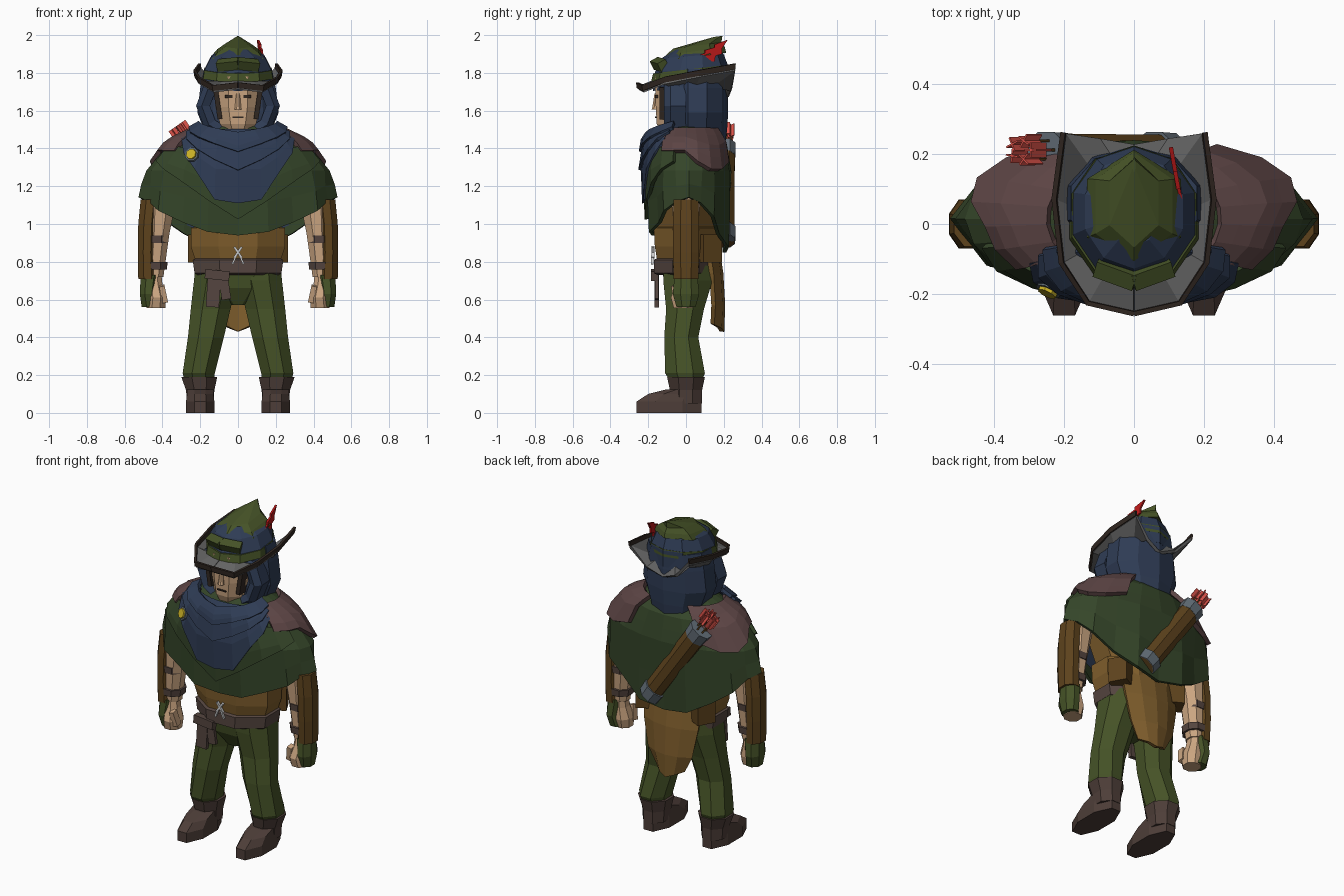
import bpy, bmesh, math
from math import sin, cos, pi, radians
from mathutils import Matrix, Vector

if "Cube" in bpy.data.objects:
    bpy.data.objects.remove(bpy.data.objects["Cube"])

COL = dict(green=(.06, .085, .02), cape=(.035, .06, .022), blue=(.028, .045, .09), tan=(.21, .11, .025),
           bracer=(.11, .055, .012), skin=(.6, .38, .22), boot=(.075, .048, .04), belt=(.09, .06, .05),
           pad=(.11, .06, .06), dark=(.03, .02, .015), red=(.5, .01, .01), fletch=(.75, .09, .07),
           gold=(.6, .45, .02), steel=(.12, .15, .18), brim=(.13, .13, .13))
MATS = {}
for key, c in COL.items():
    MATS[key] = bpy.data.materials.new(key)
    MATS[key].diffuse_color = (*c, 1)


def finish(name, bm, color=None, mirror=False, solid=0):
    bmesh.ops.recalc_face_normals(bm, faces=bm.faces)
    me = bpy.data.meshes.new(name)
    bm.to_mesh(me)
    bm.free()
    ob = bpy.data.objects.new(name, me)
    bpy.context.collection.objects.link(ob)
    if color:
        me.materials.append(MATS[color])
    if solid:
        m = ob.modifiers.new("thickness", 'SOLIDIFY')
        m.thickness, m.offset = solid, 0
    if mirror:
        m = ob.modifiers.new("mirror", 'MIRROR')
        m.use_mirror_merge = False
    return ob


def grid(name, rows, color, closed=False, caps=False, mat=None, **kw):
    """Skin a list of point rows."""
    bm = bmesh.new()
    vs = [[bm.verts.new(p) for p in r] for r in rows]
    n = len(rows[0])
    for a, b in zip(vs, vs[1:]):
        for i in range(n if closed else n - 1):
            j = (i + 1) % n
            bm.faces.new((a[i], a[j], b[j], b[i]))
    if caps:
        bm.faces.new(vs[0])
        bm.faces.new(vs[-1])
    if mat:
        bm.transform(mat)
    return finish(name, bm, color, **kw)


def loft(name, rings, color=None, n=8, tilt=0, **kw):
    """Stack of elliptical rings (cx, cy, z, rx, ry)."""
    k = 1 / cos(pi / n)
    rows = []
    for cx, cy, z, rx, ry in rings:
        angs = [2 * pi * (i + .5) / n for i in range(n)]
        rows.append([(cx + rx * k * cos(a), cy + ry * k * sin(a), z + tilt * ry * sin(a)) for a in angs])
    return grid(name, rows, color, closed=True, caps=True, **kw)


def box(name, loc, size, color=None, rot=(0, 0, 0), mat=None, **kw):
    bm = bmesh.new()
    bmesh.ops.create_cube(bm, size=1)
    r = Matrix.Rotation(rot[2], 4, 'Z') @ Matrix.Rotation(rot[1], 4, 'Y') @ Matrix.Rotation(rot[0], 4, 'X')
    bm.transform((mat or Matrix()) @ Matrix.Translation(loc) @ r @ Matrix.Diagonal((*size, 1)))
    return finish(name, bm, color, **kw)


# Boots and legs
loft("boot_foot", [(.2, -.09, 0, .075, .172), (.2, -.09, .06, .075, .172), (.2, -.06, .1, .07, .14),
                   (.2, -.01, .125, .07, .09)], "boot", mirror=True)
loft("boot_shaft", [(.2, 0, .05, .07, .085), (.2, 0, .12, .075, .085), (.205, 0, .19, .095, .1)], "boot", mirror=True)
loft("leg", [(.205, 0, .16, .075, .08), (.208, -.005, .21, .085, .105), (.17, -.025, .4, .095, .09),
             (.145, -.005, .55, .105, .1), (.118, .01, .7, .115, .13), (.11, .01, .78, .115, .13)], "green", mirror=True)
loft("pelvis", [(0, .01, .57, .05, .07), (0, .01, .66, .18, .12), (0, .01, .78, .22, .14)], "green")

# Tunic, belt and belt details
loft("tunic", [(0, 0, .79, .22, .15), (0, 0, .88, .25, .165), (0, 0, .98, .25, .17), (0, 0, .985, .22, .155),
               (0, 0, 1.15, .29, .16), (0, 0, 1.35, .3, .14)], "tan")
loft("belt", [(0, 0, .73, .215, .15), (0, 0, .74, .23, .17), (0, 0, .81, .24, .17), (0, 0, .82, .22, .15)], "belt")
box("belt_knot", (-.11, -.165, .73), (.13, .04, .05), "belt", (0, .1, 0))
box("belt_tail_long", (-.13, -.155, .65), (.07, .025, .18), "belt", (0, .06, 0))
box("belt_tail_short", (-.07, -.155, .66), (.05, .02, .12), "belt", (0, -.15, 0))
for s in (-1, 1):
    box("lacing", (0, -.175, .85), (.012, .015, .07), None, (0, s * .6, 0))
    box("lacing_end", (s * .02, -.178, .81), (.01, .012, .05), None, (0, -s * .4, 0))
box("pouch", (.2, .12, .87), (.09, .11, .15), "bracer", (0, 0, .5), mirror=True)
rows = [[(w * u, y - .05 * u * u, z + dz * abs(u)) for u in (-1, -.5, 0, .5, 1)]
        for z, w, y, dz in [(.9, .19, .16, 0), (.74, .18, .185, 0), (.57, .145, .195, 0), (.43, .09, .19, .04)]]
grid("tunic_tail", rows, "tan", solid=.025)

# Arms, bracers and hands
loft("arm", [(.36, 0, 1.3, .09, .09), (.405, 0, 1.13, .08, .075), (.42, 0, .95, .057, .065),
             (.44, .0, .72, .045, .05)], "skin", mirror=True)
loft("bracer", [(.478, 0, .71, .05, .065), (.482, 0, .85, .048, .07), (.478, 0, 1.0, .05, .07),
                (.465, 0, 1.13, .05, .065)], "bracer", mirror=True)
for z, x in ((.78, .435), (.92, .43)):
    loft("bracer_strap", [(x, 0, z - .02, .058, .067), (x, 0, z + .02, .063, .07)], "belt", mirror=True)
loft("glove", [(.465, .0, .56, .045, .05), (.475, 0, .63, .045, .07), (.465, 0, .73, .05, .06)], "green", mirror=True)
loft("hand", [(.435, -.015, .555, .05, .05), (.43, -.015, .61, .05, .065), (.44, -.005, .68, .04, .05),
              (.445, 0, .73, .04, .045)], "skin", mirror=True)
box("thumb", (.395, -.05, .63), (.03, .04, .09), "skin", (.2, .2, 0), mirror=True)


# Cape surface, shared by cape, scarf and shoulder pads
def drape(a, t, off=0):
    front, back = max(0, -sin(a)), max(0, sin(a))
    hem = 1.14 - .2 * front ** 2 - .29 * back ** 2
    keys = [(.15, .12, 1.52), (.35, .19, 1.43), (.475, .215, 1.28), (.505, .2, hem)]
    i = min(2, int(t))
    f = t - i
    rx, ry, z = [p + (q - p) * f for p, q in zip(keys[i], keys[i + 1])]
    return ((rx + off) * cos(a), .015 + (ry + off) * sin(a), z + .5 * off * max(0, 1 - t / 2.5))


def patch(name, a0, a1, n, ts, color, off, **kw):
    rows = []
    for k in range(5):
        row = []
        for i in range(n + 1):
            u = i / n
            t0, t1 = ts(u)
            row.append(drape(radians(a0 + (a1 - a0) * u), t0 + (t1 - t0) * k / 4, off))
        rows.append(row)
    return grid(name, rows, color, **kw)


N = 20
rows = [[drape(2 * pi * i / N, t, .012 * (-1) ** i * (t > 2)) for i in range(N)] for t in (0, .5, 1, 1.5, 2, 2.5, 3)]
grid("cape", rows, "cape", closed=True, solid=.02)
grid("cape_lining", [[drape(2 * pi * i / N, t, -.02) for i in range(N)] for t in (1.5, 2, 2.85)], "blue", closed=True)
peak = lambda u: 1 - abs(2 * u - 1)
patch("cape_fold", -160, -20, 8, lambda u: (1.2, 1.7 + 1.05 * peak(u)), "cape", .02, solid=.02)
patch("scarf_lower", -145, -35, 8, lambda u: (.4, .9 + 1.6 * min(1, 1.3 * peak(u))), "blue", .03, solid=.02)
patch("scarf_upper", -150, -30, 8, lambda u: (.2 + .5 * peak(u), .6 + 1.4 * peak(u)), "blue", .043, solid=.02)
patch("scarf_collar", -155, -25, 8, lambda u: (.1 + .55 * peak(u), .4 + 1.0 * peak(u)), "blue", .055, solid=.02)
patch("shoulder_pad", -38, 60, 6, lambda u: (.35, 1.35 + .75 * (1 - abs(2 * u - 1.5)) * (u > .4)), "pad", .026,
      solid=.025, mirror=True)

# Brooch
m = Matrix.Translation((-.24, -.18, 1.365)) @ Matrix.Rotation(-.45, 4, 'Z') @ Matrix.Rotation(pi / 2 - .3, 4, 'X')
loft("brooch_rim", [(0, 0, -.03, .04, .04), (0, 0, .015, .036, .036)], "steel", mat=m)
loft("brooch", [(0, 0, 0, .03, .03), (0, 0, .024, .026, .026)], "gold", mat=m)

# Head and hood
loft("head", [(0, -.075, 1.48, .06, .06), (0, -.06, 1.53, .095, .095), (0, -.05, 1.62, .12, .11),
              (0, -.05, 1.78, .125, .115)], "skin")
loft("nose", [(0, -.165, 1.605, .018, .018), (0, -.16, 1.62, .016, .018), (0, -.155, 1.69, .01, .012)], "skin")
box("eye", (.05, -.157, 1.675), (.04, .015, .018), "dark", mirror=True)
box("mouth", (0, -.158, 1.565), (.06, .012, .008), "dark")
box("sideburn", (.108, -.11, 1.64), (.025, .06, .17), "dark", (0, .15, 0), mirror=True)
loft("hood", [(0, .06, 1.42, .16, .14), (0, .06, 1.5, .18, .15), (0, .06, 1.59, .215, .155),
              (0, .06, 1.72, .2, .155), (0, .06, 1.82, .18, .15)], "blue", n=10)
rows = []
for r, y in ((.8, -.09), (1, -.11), (1.13, -.08), (1.1, .0)):
    rows.append([(r * .19 * cos(2 * pi * i / 10), y, 1.625 + r * .165 * sin(2 * pi * i / 10)) for i in range(10)])
grid("hood_rim", rows, "blue", closed=True, solid=.015)
loft("chin_wrap", [(0, -.03, 1.42, .15, .15), (0, -.02, 1.485, .11, .11)], "brim")

# Hat: crown, pointed cap, band and brim
loft("hat_crown", [(0, .025, 1.72, .18, .19), (0, .03, 1.82, .175, .185), (0, .035, 1.89, .14, .155),
                   (0, .04, 1.93, .07, .1)], "blue", n=10, tilt=.08)
loft("hat_peak", [(0, .045, 1.885, .135, .145), (0, .05, 1.915, .11, .135), (0, .06, 1.945, .07, .11),
                  (0, .17, 1.993, .004, .02)], "green", n=6, tilt=.15)
loft("hat_band", [(0, .02, 1.775, .185, .195), (0, .025, 1.82, .178, .189)], "green", n=10, tilt=.12)
outer = [(0, -.255, 1.72), (.13, -.225, 1.705), (.205, -.11, 1.75), (.225, .07, 1.785), (.2, .26, 1.82),
         (.1, .24, 1.71), (0, .22, 1.67)]
angs = [-90, -62, -32, 8, 45, 68, 90]
inner = [(.165 * cos(radians(a)), .02 + .175 * sin(radians(a)), 1.76 - .05 * cos(radians(a)) ** 2) for a in angs]
grid("hat_brim", [inner, outer], "brim", solid=.018, mirror=True)
lip = [(x * 1.02, y * 1.01, z + .03) for x, y, z in outer[:5]]
grid("brim_edge", [outer[:5], lip], "dark", solid=.014, mirror=True)
box("peak_fold", (.05, -.14, 1.845), (.12, .05, .05), "green", (.5, .1, .35), mirror=True)

# Feather: jagged vane on a quill
bm = bmesh.new()
pts = [(.03, 1.85), (.1, 1.835), (.12, 1.86), (.15, 1.86), (.155, 1.89), (.19, 1.9), (.19, 1.93), (.22, 1.975),
       (.15, 1.95), (.15, 1.935), (.1, 1.92), (.1, 1.905), (.06, 1.89)]
bm.faces.new([bm.verts.new((.138 - .18 * (y - .04), y, z)) for y, z in pts])
finish("feather", bm, "red", solid=.012)

# Quiver slung across the back, with arrows
start, end = Vector((.1, .212, .91)), Vector((-.25, .212, 1.41))
L = (end - start).length
m = Matrix.Translation(start) @ Matrix.Rotation(-math.atan2(.35, .5), 4, 'Y')
loft("quiver", [(0, 0, 0, .057, .043), (0, 0, L, .062, .047)], "bracer", mat=m)
for z in (0, L - .07):
    loft("quiver_band", [(0, 0, z, .062, .048), (0, 0, z + .075, .067, .051)], "steel", mat=m)
for i in range(5):
    x, y = .028 * cos(2 * pi * i / 5), .028 * sin(2 * pi * i / 5)
    box("arrow_shaft", (x, y, L), (.008, .008, .14), "bracer", mat=m)
    for r in (0, pi / 2):
        box("arrow_fletching", (x * 1.3, y, L + .095), (.042, .005, .075), "fletch", (0, 0, r + i), mat=m)

for m in bpy.data.materials:
    if m.users and not m.is_grease_pencil:
        m.use_nodes = True
        m.node_tree.nodes["Principled BSDF"].inputs["Base Color"].default_value = m.diffuse_color
